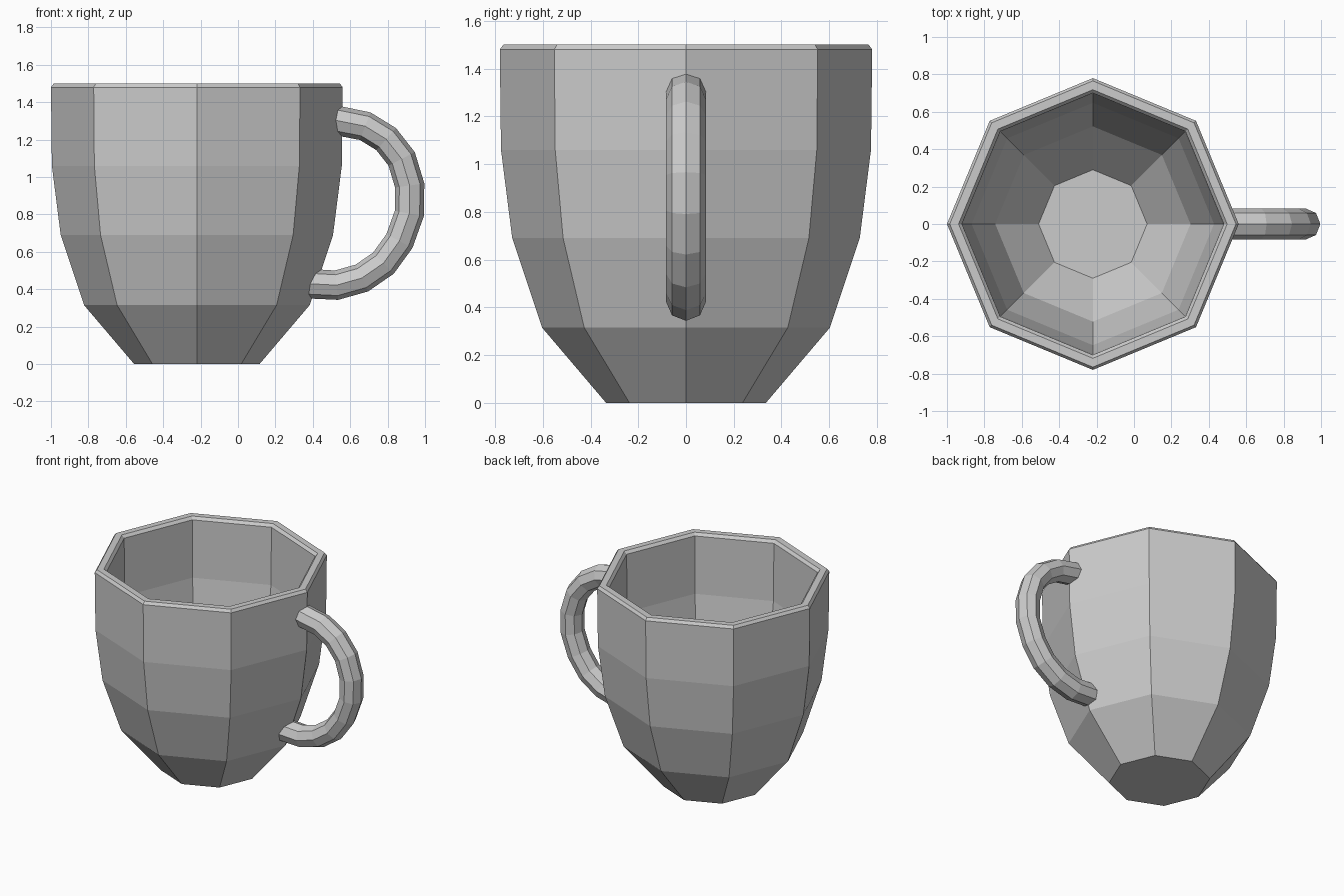
import bpy
from math import cos, sin, pi
from mathutils import Vector

if "Cube" in bpy.data.objects:
    bpy.data.objects.remove(bpy.data.objects["Cube"])

SIDES = 8
CUP_X = -0.22


def skin(name, rings, cap_start=True, cap_end=True):
    """Bridge successive eight-sided rings into a closed flat-shaded mesh."""
    verts = [p for ring in rings for p in ring]
    faces = []
    for i in range(len(rings) - 1):
        a, b = i * SIDES, (i + 1) * SIDES
        for k in range(SIDES):
            n = (k + 1) % SIDES
            faces.append((a + k, a + n, b + n, b + k))
    last = (len(rings) - 1) * SIDES
    if cap_start:
        faces.append(tuple(reversed(range(SIDES))))
    if cap_end:
        faces.append(tuple(range(last, last + SIDES)))
    mesh = bpy.data.meshes.new(name)
    mesh.from_pydata(verts, [], faces)
    mesh.update()
    obj = bpy.data.objects.new(name, mesh)
    bpy.context.collection.objects.link(obj)
    return obj


angles = [2 * pi * k / SIDES for k in range(SIDES)]

# Cup: outer wall, bevelled rim, inner wall and floor as one (radius, z) profile
profile = [(0.335, 0), (0.603, 0.315), (0.728, 0.69), (0.775, 1.06),
           (0.78, 1.48), (0.765, 1.5), (0.718, 1.5), (0.70, 1.48),
           (0.695, 1.06), (0.648, 0.71), (0.522, 0.35), (0.29, 0.08)]
skin("cup", [[(CUP_X + r * cos(a), r * sin(a), z) for a in angles]
             for r, z in profile])

# Handle: octagonal tube swept along a C-shaped path, ends sunk into the wall
path = [Vector((x, 0, z)) for x, z in [
    (0.51, 1.306), (0.68, 1.272), (0.792, 1.203), (0.875, 1.097),
    (0.918, 0.955), (0.916, 0.805), (0.863, 0.658), (0.778, 0.54),
    (0.662, 0.46), (0.527, 0.422), (0.375, 0.43)]]
rings = []
for i, p in enumerate(path):
    before = (p - path[max(i - 1, 0)]).normalized()
    after = (path[min(i + 1, len(path) - 1)] - p).normalized()
    t = (before + after).normalized()
    out = Vector((-t.z, 0, t.x))
    side = Vector((0, 1, 0))
    rings.append([p + out * 0.079 * cos(a) - side * 0.083 * sin(a) for a in angles])
skin("handle", rings)

# Consistent outward normals
import bmesh
for obj in bpy.context.collection.objects:
    bm = bmesh.new()
    bm.from_mesh(obj.data)
    bmesh.ops.recalc_face_normals(bm, faces=bm.faces)
    bm.to_mesh(obj.data)
    bm.free()
